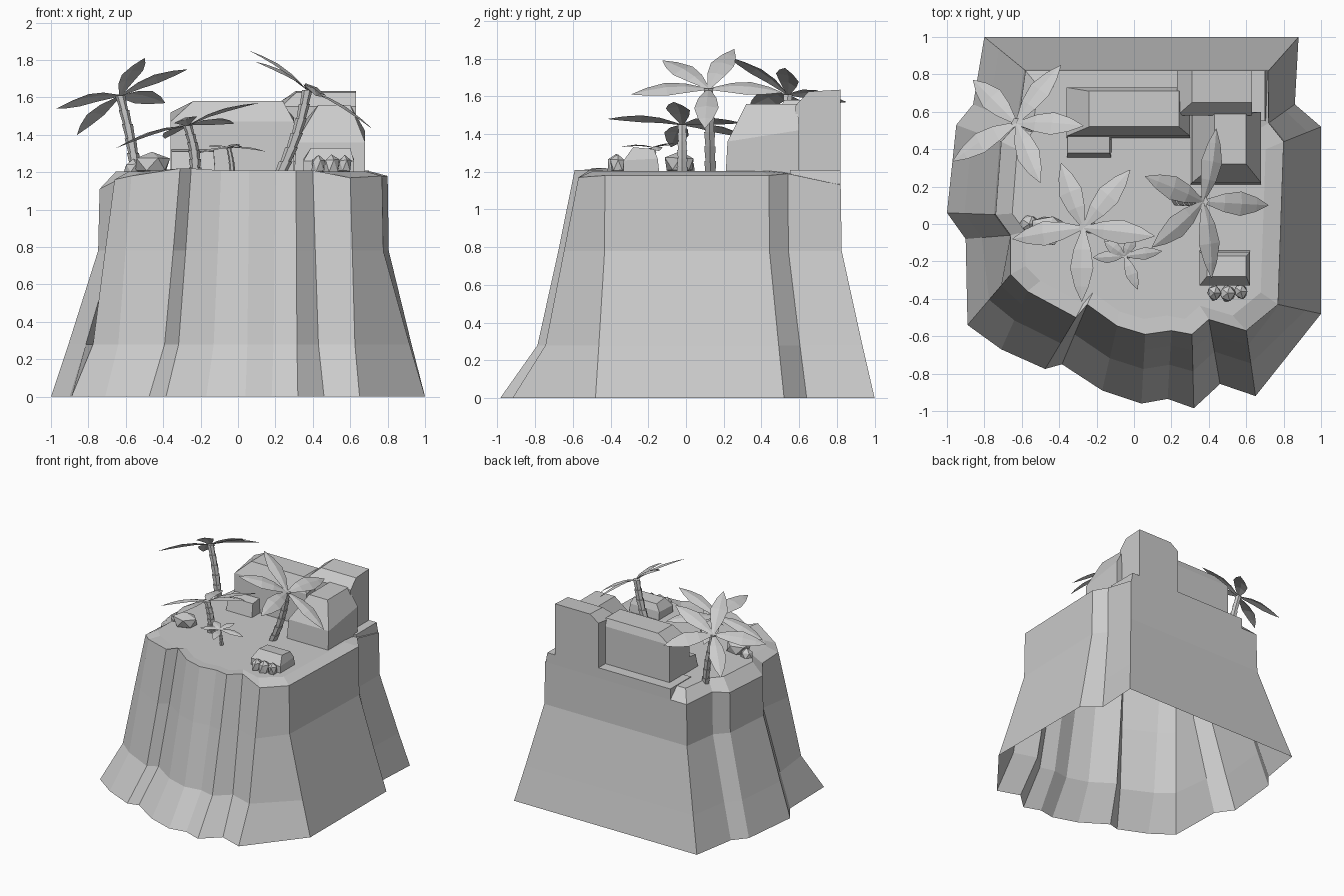
import bpy, bmesh, math, random
from mathutils import Vector

if "Cube" in bpy.data.objects:
    bpy.data.objects.remove(bpy.data.objects["Cube"])

random.seed(4)


def make(name, bm):
    bmesh.ops.recalc_face_normals(bm, faces=bm.faces)
    me = bpy.data.meshes.new(name)
    bm.to_mesh(me)
    bm.free()
    ob = bpy.data.objects.new(name, me)
    bpy.context.collection.objects.link(ob)
    return ob


def bridge(bm, a, b):
    n = len(a)
    for i in range(n):
        bm.faces.new((a[i], a[(i + 1) % n], b[(i + 1) % n], b[i]))


# Cliff: each column is foot x, y then rim x, y, z; underside stays open
columns = [
    (-.80, 1.0, -.58, .82, 1.12), (.88, 1.0, .72, .82, 1.13), (.86, .64, .72, .54, 1.19),
    (1.0, .52, .80, .44, 1.18), (1.0, -.48, .77, -.43, 1.18), (.65, -.92, .60, -.57, 1.17),
    (.46, -.855, .40, -.51, 1.21), (.32, -.985, .31, -.59, 1.21), (.18, -.935, .20, -.57, 1.21),
    (.04, -.96, .06, -.59, 1.21), (-.17, -.89, -.09, -.545, 1.21), (-.385, -.75, -.25, -.43, 1.22),
    (-.475, -.775, -.31, -.50, 1.22), (-.71, -.67, -.57, -.36, 1.18), (-.89, -.54, -.66, -.27, 1.16),
    (-.90, -.08, -.66, -.06, 1.15), (-1.0, .06, -.74, .05, 1.11), (-.95, .53, -.71, .44, 1.11),
    (-.86, .64, -.62, .54, 1.13)]
bm = bmesh.new()
rings = []
for z, side, front in ((0, 1, 1), (.28, .64, .5), (.78, .03, .22), (None, 0, 0)):
    ring = []
    for i, (fx, fy, tx, ty, tz) in enumerate(columns):
        f = front if 5 <= i <= 14 else side
        ring.append(bm.verts.new((tx + (fx - tx) * f, ty + (fy - ty) * f, tz if z is None else z)))
    rings.append(ring)
# Ground on top
rings.append([bm.verts.new((c[2] * .88, .1 + (c[3] - .1) * .88, 1.205)) for c in columns])
for a, b in zip(rings, rings[1:]):
    bridge(bm, a, b)
hub = bm.verts.new((0, .1, 1.205))
for i, v in enumerate(rings[-1]):
    bm.faces.new((v, rings[-1][(i + 1) % len(columns)], hub))
make("cliff", bm)


def block(name, levels):
    """Stacked rectangles: x0, x1, y0, y1, z front, z back."""
    bm = bmesh.new()
    rs = [[bm.verts.new(p) for p in ((x0, y0, zf), (x1, y0, zf), (x1, y1, zb), (x0, y1, zb))]
          for x0, x1, y0, y1, zf, zb in levels]
    for a, b in zip(rs, rs[1:]):
        bridge(bm, a, b)
    bm.faces.new(rs[0])
    bm.faces.new(rs[-1])
    make(name, bm)


# Boulders along the back edge
block("long_boulder", [(-.36, .30, .46, .73, 1.18, 1.18), (-.36, .30, .47, .73, 1.47, 1.52),
                       (-.24, .24, .52, .71, 1.58, 1.58)])
block("tall_boulder", [(.23, .63, .58, .82, 1.12, 1.12), (.23, .63, .58, .82, 1.55, 1.58),
                       (.31, .63, .65, .82, 1.625, 1.635)])
block("front_boulder", [(.30, .68, .21, .60, 1.18, 1.18), (.31, .68, .22, .60, 1.36, 1.42),
                        (.43, .60, .32, .59, 1.56, 1.56)])
block("low_step", [(-.36, -.12, .35, .60, 1.18, 1.18), (-.355, -.13, .38, .60, 1.31, 1.34)])
block("back_ledge", [(-.43, .72, .55, .82, 1.1, 1.1), (-.43, .70, .55, .82, 1.21, 1.21)])


# Small rocks
def rock(name, loc, size):
    bm = bmesh.new()
    bmesh.ops.create_icosphere(bm, subdivisions=1, radius=1)
    for v in bm.verts:
        v.co *= random.uniform(.85, 1.1)
        v.co = Vector(loc) + Vector(v.co[i] * size[i] for i in range(3))
    make(name, bm)


rock("left_rock", (-.46, -.03, 1.24), (.11, .09, .075))
rock("left_rock_small", (-.56, 0, 1.22), (.055, .05, .05))
block("right_rock", [(.35, .62, -.33, -.14, 1.18, 1.18), (.35, .62, -.33, -.15, 1.26, 1.27),
                     (.39, .60, -.28, -.17, 1.33, 1.32)])
for i, (x, y, r) in enumerate(((.43, -.37, .045), (.50, -.37, .05), (.57, -.36, .045))):
    rock(f"pebble_{i}", (x, y, 1.235), (r * .9, r, r * 1.4))


# Palms
def trunk(name, base, top, r, bend):
    bm = bmesh.new()
    b, t, segs, prev = Vector(base), Vector(top), 6, None
    for s in range(segs):
        # each segment flares slightly toward its upper end
        for f, k in ((s / segs, .85), ((s + 1) / segs, 1.08)):
            c = b.lerp(t, f) + Vector((bend * math.sin(math.pi * f), 0, 0))
            rad = r * k * (1 - .25 * f)
            ring = [bm.verts.new(c + Vector((rad * math.cos(a * math.tau / 6), rad * math.sin(a * math.tau / 6), 0)))
                    for a in range(6)]
            if prev:
                bridge(bm, prev, ring)
            prev = ring
    bm.faces.new(prev)
    make(name, bm)


def crown(name, centre, tips, width):
    bm = bmesh.new()
    c = Vector(centre)
    dirs = [Vector(t) - c for t in tips]
    up = sum((dirs[i - 1].cross(d) for i, d in enumerate(dirs)), Vector()).normalized()
    for d in dirs:
        side = d.cross(up).normalized()
        lift = side.cross(d).normalized()
        prev = None
        # folded leaf: distance along, half width, arch
        for f, w, h in ((0, .12, 0), (.3, .75, .06), (.55, 1, .07), (.8, .6, .04), (1, .02, 0)):
            mid = c + d * f + lift * h * d.length
            e = side * w * width
            drop = lift * w * width * .2
            row = [bm.verts.new(p) for p in (mid - e - drop, mid, mid + e - drop)]
            if prev:
                for j in (0, 1):
                    bm.faces.new((prev[j], prev[j + 1], row[j + 1], row[j]))
            prev = row
    make(name, bm)


# name, base, crown centre, trunk radius, bend, leaf half width, leaf tips (counter-clockwise)
palms = [
    ("left_palm", (-.54, .52, 1.15), (-.63, .54, 1.61), .033, .01, .065,
     [(-.27, .525, 1.75), (-.39, .85, 1.57), (-.86, .77, 1.40), (-.97, .335, 1.54), (-.50, .22, 1.81)]),
    ("middle_palm", (-.23, -.02, 1.18), (-.27, -.02, 1.45), .033, .015, .065,
     [(.11, -.065, 1.57), (-.02, .29, 1.46), (-.39, .325, 1.38), (-.65, -.08, 1.33), (-.28, -.415, 1.48)]),
    ("right_palm", (.22, .13, 1.18), (.37, .12, 1.64), .035, .02, .065,
     [(.72, .10, 1.43), (.44, .51, 1.62), (.06, .255, 1.85), (.095, -.125, 1.79), (.415, -.29, 1.61)]),
    ("small_palm", (-.03, -.17, 1.18), (-.05, -.17, 1.33), .017, .005, .033,
     [(.15, -.145, 1.31), (.005, -.05, 1.35), (-.16, -.09, 1.34), (-.22, -.18, 1.30), (.02, -.35, 1.33)])]
for name, base, top, r, bend, w, tips in palms:
    trunk(name + "_trunk", base, top, r, bend)
    crown(name + "_leaves", top, tips, w)
